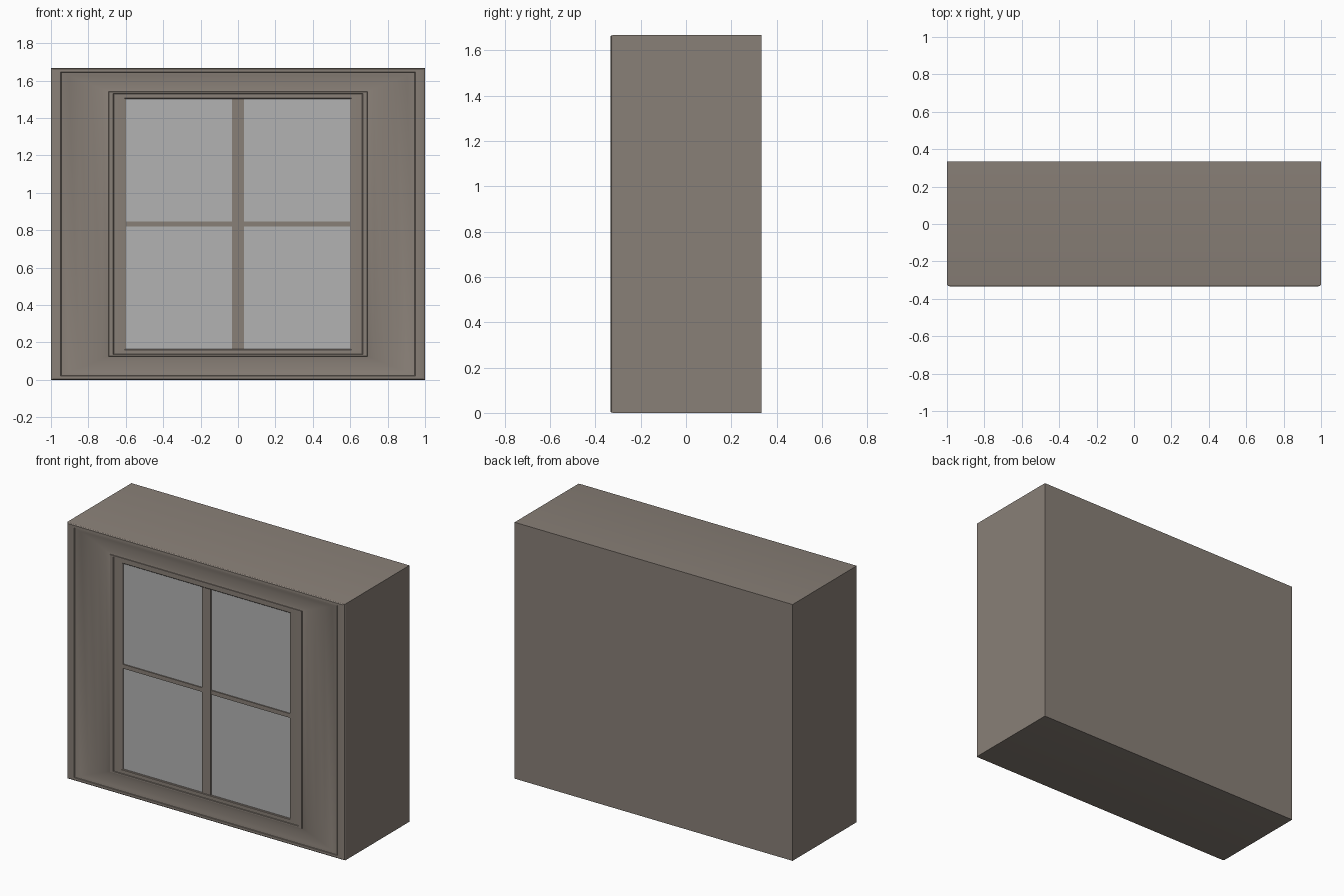
import bpy, bmesh

if "Cube" in bpy.data.objects:
    bpy.data.objects.remove(bpy.data.objects["Cube"])

W, H, BACK = 1.0, 1.667, 0.333
INSET_X, INSET_Z = 0.40, 0.164   # frame width at the sides / top and bottom


def paint(name, rgb):
    m = bpy.data.materials.new(name)
    m.diffuse_color = (*rgb, 1)
    m.use_nodes = True
    m.node_tree.nodes["Principled BSDF"].inputs["Base Color"].default_value = m.diffuse_color
    return m


brown = paint("brown_frame", (0.25, 0.215, 0.185))
grey = paint("grey_glass", (0.45, 0.45, 0.45))


def finish(name, bm, mat):
    bmesh.ops.recalc_face_normals(bm, faces=bm.faces)
    me = bpy.data.meshes.new(name)
    bm.to_mesh(me)
    bm.free()
    ob = bpy.data.objects.new(name, me)
    bpy.context.collection.objects.link(ob)
    me.materials.append(mat)
    return ob


def box(name, x0, x1, y0, y1, z0, z1, mat):
    bm = bmesh.new()
    bmesh.ops.create_cube(bm, size=1)
    for v in bm.verts:
        v.co = ((x0 + x1) / 2 + v.co.x * (x1 - x0),
                (y0 + y1) / 2 + v.co.y * (y1 - y0),
                (z0 + z1) / 2 + v.co.z * (z1 - z0))
    return finish(name, bm, mat)


# Frame section: (fraction of frame width, depth), from back edge to glass rebate
profile = [(0, BACK), (0, -0.323), (0.01, -0.329), (0.035, -0.333),
           (0.13, -0.333), (0.14, -0.329),
           (0.24, -0.324), (0.38, -0.321), (0.54, -0.321), (0.68, -0.324),
           (0.77, -0.328), (0.775, -0.332), (0.83, -0.332), (0.84, -0.328),
           (0.98, -0.328), (1.0, -0.325), (1.0, -0.316)]

# Moulded frame with closed back
bm = bmesh.new()
rings = []
for t, y in profile:
    x, dz = W - INSET_X * t, INSET_Z * t
    rings.append([bm.verts.new(c) for c in
                  ((-x, y, dz), (x, y, dz), (x, y, H - dz), (-x, y, H - dz))])
for a, b in zip(rings, rings[1:]):
    for i in range(4):
        j = (i + 1) % 4
        bm.faces.new((a[i], a[j], b[j], b[i]))
bm.faces.new(rings[0])
bm.faces.new(rings[-1])
frame = finish("window_frame", bm, brown)
bpy.context.view_layer.objects.active = frame
frame.select_set(True)
bpy.ops.object.shade_smooth_by_angle(angle=0.45)

# Glass pane and crossing glazing bars
gx, gz0, gz1 = W - INSET_X, INSET_Z, H - INSET_Z
box("glass_pane", -gx, gx, -0.318, -0.314, gz0, gz1, grey)
box("vertical_bar", -0.032, 0.032, -0.326, -0.315, gz0, gz1, brown)
box("horizontal_bar", -gx, gx, -0.325, -0.315, 0.82, 0.847, brown)
